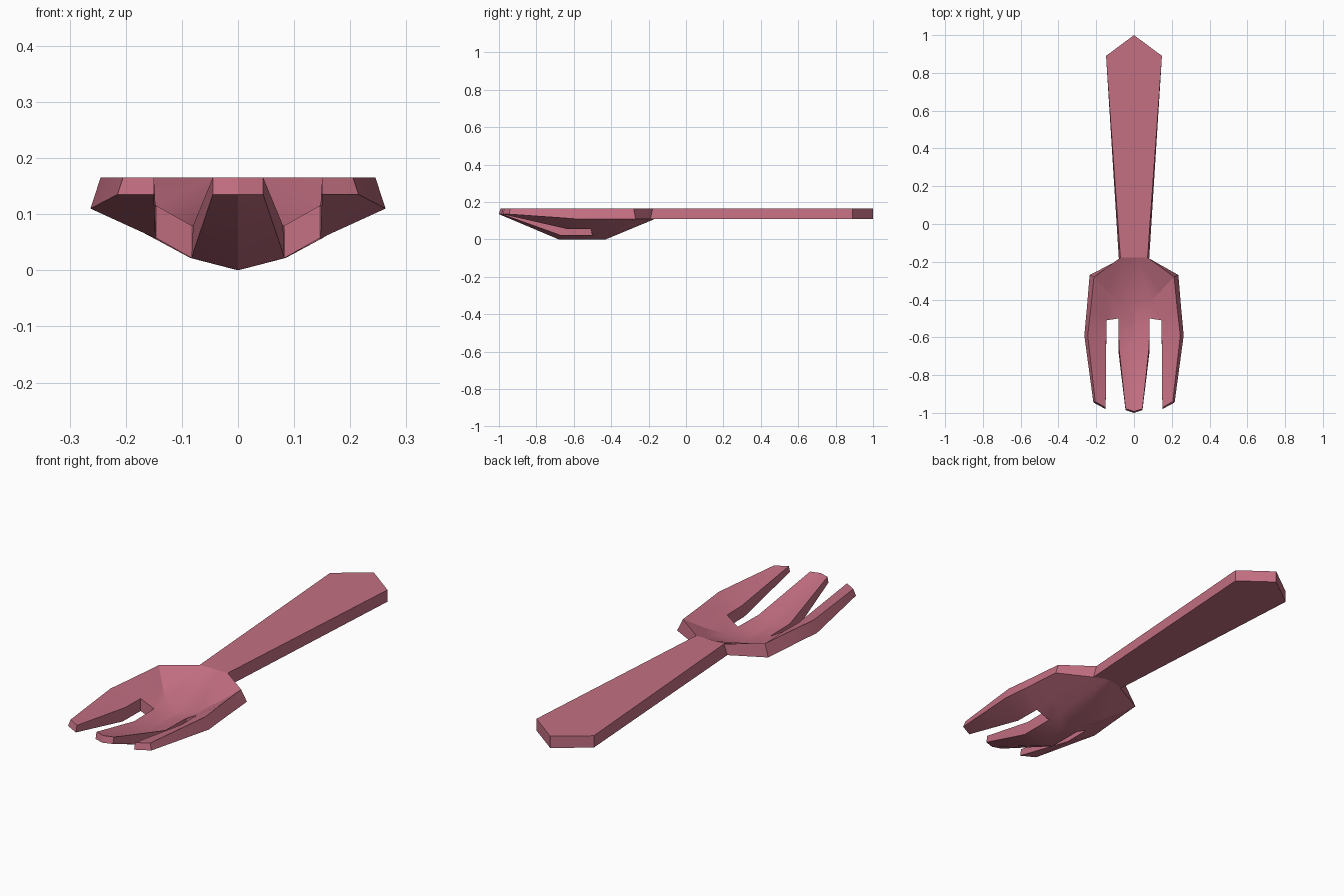
import bpy, bmesh, math

if "Cube" in bpy.data.objects:
    bpy.data.objects.remove(bpy.data.objects["Cube"])

pink = bpy.data.materials.new("dusty pink")
pink.diffuse_color = (0.55, 0.16, 0.225, 1)
pink.use_nodes = True
pink.node_tree.nodes["Principled BSDF"].inputs["Base Color"].default_value = pink.diffuse_color


def finish(bm, name):
    bmesh.ops.recalc_face_normals(bm, faces=bm.faces[:])
    me = bpy.data.meshes.new(name)
    bm.to_mesh(me)
    bm.free()
    me.materials.append(pink)
    ob = bpy.data.objects.new(name, me)
    bpy.context.collection.objects.link(ob)
    bpy.ops.object.select_all(action='DESELECT')
    ob.select_set(True)
    bpy.context.view_layer.objects.active = ob
    bpy.ops.object.shade_smooth_by_angle(angle=math.radians(25))
    return ob


# Half cross-sections of the bowl, centre to rim, from the neck to the tine tips
top = [
    [(0, -.178, .165), (.027, -.178, .165), (.05, -.178, .165), (.072, -.178, .165)],
    [(0, -.42, .06), (.085, -.41, .08), (.145, -.35, .115), (.212, -.28, .165)],
    [(0, -.51, .06), (.083, -.50, .08), (.145, -.51, .115), (.229, -.45, .165)],
    [(0, -.66, .06), (.08, -.65, .08), (.147, -.62, .115), (.245, -.59, .165)],
    [(0, -.992, .165), (.045, -.978, .165), (.15, -.972, .165), (.205, -.94, .165)],
]
bottom = [
    [(0, -.165, .11), (.027, -.168, .11), (.05, -.175, .11), (.08, -.19, .11)],
    [(0, -.43, 0), (.085, -.42, .022), (.15, -.36, .057), (.235, -.27, .11)],
    [(0, -.51, 0), (.083, -.50, .022), (.145, -.51, .057), (.25, -.45, .11)],
    [(0, -.68, 0), (.083, -.67, .022), (.147, -.64, .057), (.263, -.59, .11)],
    [(0, -1, .135), (.045, -.985, .135), (.15, -.98, .135), (.215, -.945, .135)],
]

# Fork head: two skins with the slots left out, joined by walls on open edges
bm = bmesh.new()


def grid(rows):
    return [[bm.verts.new((math.copysign(1, c) * r[abs(c)][0], *r[abs(c)][1:]))
             for c in range(-3, 4)] for r in rows]


tv, bv = grid(top), grid(bottom)
pair = {t: b for tr, br in zip(tv, bv) for t, b in zip(tr, br)}
for i in range(4):
    for j in range(6):
        if i >= 2 and j in (1, 4):      # slots between tines
            continue
        q = [tv[i][j], tv[i][j + 1], tv[i + 1][j + 1], tv[i + 1][j]]
        bm.faces.new(q)
        bm.faces.new([pair[v] for v in reversed(q)])
neck = set(tv[0])
for e in [e for e in bm.edges if e.is_boundary and e.verts[0] in pair]:
    a, b = e.verts
    if not (a in neck and b in neck):   # neck stays open to meet the handle
        bm.faces.new((a, b, pair[b], pair[a]))
finish(bm, "fork_head")

# Handle: tapered slab with a pointed end, starting at the neck section
bm = bmesh.new()


def outline(section, z):
    half = [(x, y) for x, y, _ in section] + [(.148, .89)]
    pts = half + [(0, 1)] + [(-x, y) for x, y in reversed(half[1:])]
    return [bm.verts.new((x, y, z)) for x, y in pts]


hi, lo = outline(top[0], .165), outline(bottom[0], .11)
n = len(hi)
bm.faces.new(hi)
bm.faces.new(lo[::-1])
for k in range(3, n - 3):
    bm.faces.new((hi[k], hi[k + 1], lo[k + 1], lo[k]))
finish(bm, "handle")
